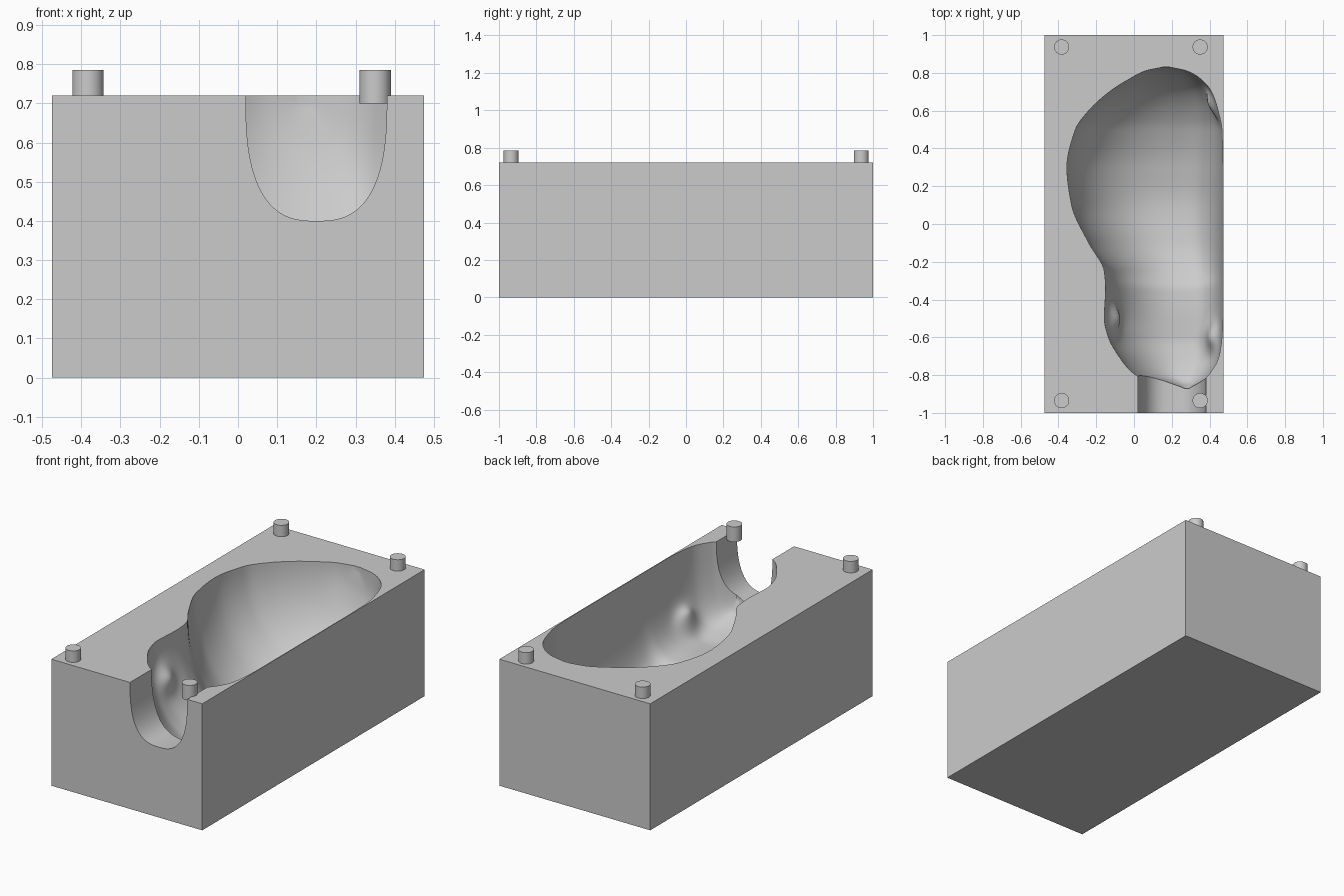
import bpy, bmesh, math
from mathutils import Vector

if "Cube" in bpy.data.objects:
    bpy.data.objects.remove(bpy.data.objects["Cube"], do_unlink=True)

TOP = 0.72
grey = bpy.data.materials.new("plain_grey")
grey.use_nodes = True
grey.diffuse_color = (0.6, 0.6, 0.6, 1)
grey.node_tree.nodes["Principled BSDF"].inputs["Base Color"].default_value = (0.6, 0.6, 0.6, 1)


def new_object(name, bm):
    bmesh.ops.recalc_face_normals(bm, faces=bm.faces[:])
    mesh = bpy.data.meshes.new(name)
    bm.to_mesh(mesh)
    bm.free()
    obj = bpy.data.objects.new(name, mesh)
    mesh.materials.append(grey)
    bpy.context.collection.objects.link(obj)
    return obj


def activate(obj):
    bpy.ops.object.select_all(action="DESELECT")
    obj.select_set(True)
    bpy.context.view_layer.objects.active = obj


def loft(name, rings):
    """Skin a row of equal closed rings and cap both ends."""
    bm = bmesh.new()
    rows = [[bm.verts.new(p) for p in ring] for ring in rings]
    for a, b in zip(rows, rows[1:]):
        for i in range(len(a)):
            j = (i + 1) % len(a)
            bm.faces.new((a[i], a[j], b[j], b[i]))
    bm.faces.new(rows[0])
    bm.faces.new(rows[-1])
    return new_object(name, bm)


def section(y, left, right, depth, centre, n_left, n_right, steps=64):
    """Rounded trough section, open towards the top and closed above the block."""
    cx = left + (right - left) * centre
    ring = []
    for i in range(steps + 1):
        a = math.pi * i / steps
        c, s = math.cos(a), max(math.sin(a), 0.0)
        n, reach = (n_right, right - cx) if c > 0 else (n_left, cx - left)
        x = cx + math.copysign(abs(c) ** (2 / n) * reach, c)
        ring.append(Vector((x, y, TOP - depth * s ** (2 / n))))
    ring.append(Vector((left, y, TOP + 0.15)))
    ring.append(Vector((right, y, TOP + 0.15)))
    return ring


def smooth_value(table, y, k):
    """Monotone cubic interpolation of column k."""
    def secant(i):
        i = min(max(i, 0), len(table) - 2)
        return (table[i + 1][k] - table[i][k]) / (table[i + 1][0] - table[i][0])

    def slope(i):
        a, b = secant(i - 1), secant(i)
        return 2 * a * b / (a + b) if a * b > 0 else 0.0

    i = 0
    while i < len(table) - 2 and y > table[i + 1][0]:
        i += 1
    h = table[i + 1][0] - table[i][0]
    t = (y - table[i][0]) / h
    return ((2*t**3 - 3*t**2 + 1) * table[i][k] + (t**3 - 2*t**2 + t) * h * slope(i)
            + (3*t**2 - 2*t**3) * table[i + 1][k] + (t**3 - t**2) * h * slope(i + 1))


# Block
bm = bmesh.new()
bmesh.ops.create_cube(bm, size=1)
for v in bm.verts:
    v.co = (v.co.x * 0.95, v.co.y * 2, (v.co.z + 0.5) * TOP)
block = new_object("mould_block", bm)

# Cavity: y, left edge, right edge, depth
stations = [
    (-0.87, 0.24, 0.30, 0.33), (-0.84, 0.13, 0.35, 0.39), (-0.80, 0.01, 0.395, 0.42),
    (-0.70, -0.08, 0.45, 0.46), (-0.60, -0.135, 0.465, 0.48), (-0.50, -0.157, 0.47, 0.48),
    (-0.34, -0.15, 0.47, 0.49), (-0.25, -0.157, 0.47, 0.54), (-0.10, -0.24, 0.47, 0.59),
    (0.10, -0.33, 0.47, 0.61), (0.30, -0.355, 0.47, 0.58), (0.50, -0.31, 0.465, 0.51),
    (0.60, -0.24, 0.445, 0.45), (0.70, -0.13, 0.41, 0.36), (0.77, -0.02, 0.35, 0.25),
    (0.81, 0.06, 0.28, 0.14), (0.83, 0.15, 0.19, 0.03),
]
# Small bumps on the cavity wall: position, size, amount
bumps = [
    (Vector((0.43, -0.60, 0.33)), 0.07, 0.06),
    (Vector((-0.12, -0.50, 0.50)), 0.07, 0.05),
    (Vector((0.41, 0.63, 0.50)), 0.07, 0.05),
]
rings = []
first, last = stations[0][0], stations[-1][0]
for i in range(121):
    y = (first + last) / 2 - (last - first) / 2 * math.cos(math.pi * i / 120)
    left, right, depth = (smooth_value(stations, y, k) for k in (1, 2, 3))
    ring = section(y, left, right, depth, 0.62, 2.1, 3.3)
    axis = Vector((left + (right - left) * 0.62, y, TOP))
    for p in ring[1:-3]:
        push = sum(amount * math.exp(-((p - spot).length / size) ** 2)
                   for spot, size, amount in bumps)
        inward = axis - p
        if inward.length > 0.1:
            p += inward.normalized() * push
    rings.append(ring)
cavity = loft("cavity_cutter", rings)

# Pouring channel through the front wall
channel = loft("channel_cutter", [section(y, 0.02, 0.38, 0.32, 0.5, 2.7, 2.7)
                                  for y in (-1.1, -0.75)])

for cutter in (cavity, channel):
    cutter.hide_render = True
    mod = block.modifiers.new("cut", "BOOLEAN")
    mod.operation = "DIFFERENCE"
    mod.solver = "EXACT"
    mod.object = cutter
    activate(block)
    bpy.ops.object.modifier_apply(modifier=mod.name)
    bpy.data.objects.remove(cutter, do_unlink=True)
activate(block)
bpy.ops.object.shade_smooth_by_angle(angle=math.radians(35))

# Locating pegs
for side, x in (("left", 0.35), ("right", -0.383)):
    for end, y in (("front", -0.935), ("back", 0.937)):
        bpy.ops.mesh.primitive_cylinder_add(vertices=48, radius=0.04, depth=0.085,
                                            location=(x, y, 0.7425))
        peg = bpy.context.object
        peg.name = f"peg_{end}_{side}"
        peg.data.materials.append(grey)
        bpy.ops.object.shade_smooth_by_angle(angle=math.radians(35))
